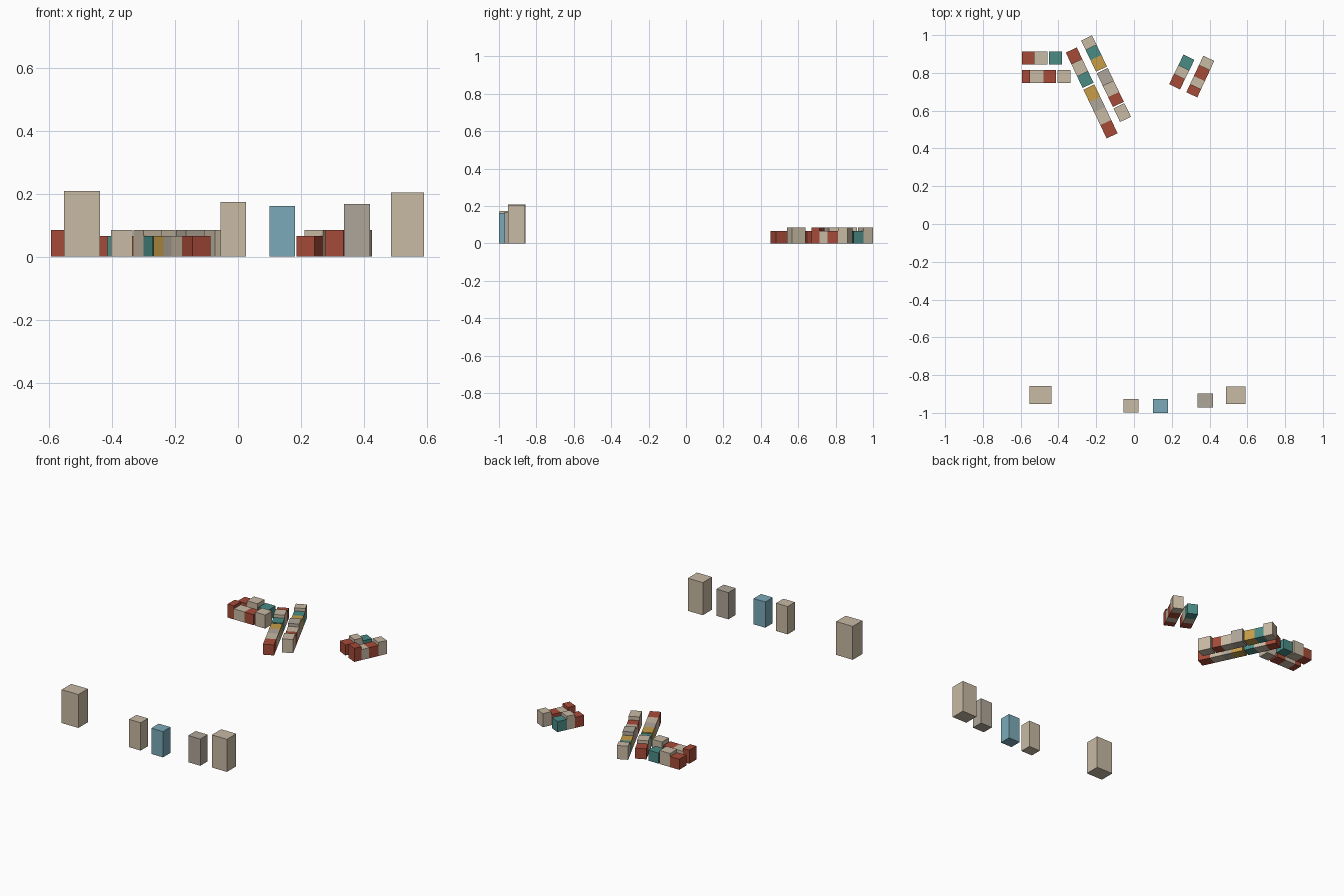
import bpy
from math import atan2, hypot
from mathutils import Vector

cube = bpy.data.objects.get("Cube")
if cube:
    bpy.data.objects.remove(cube, do_unlink=True)


def material(name, rgb):
    m = bpy.data.materials.new(name)
    m.use_nodes = True
    m.diffuse_color = (*rgb, 1)
    bsdf = m.node_tree.nodes["Principled BSDF"]
    bsdf.inputs["Base Color"].default_value = (*rgb, 1)
    return m


MATS = {
    "tan": material("tan", (0.58, 0.49, 0.37)),
    "red": material("brick_red", (0.38, 0.07, 0.04)),
    "teal": material("teal", (0.07, 0.26, 0.235)),
    "ochre": material("ochre", (0.57, 0.34, 0.065)),
    "grey": material("warm_grey", (0.43, 0.38, 0.32)),
    "blue": material("sky_blue", (0.195, 0.40, 0.48)),
}
LOW, TALL = 0.066, 0.085


def box(name, colour, centre, size, angle=0):
    """Axis-sized box standing on the ground, turned about z."""
    bpy.ops.mesh.primitive_cube_add(
        size=1, location=(centre[0], centre[1], size[2] / 2), rotation=(0, 0, angle))
    ob = bpy.context.object
    ob.name = name
    ob.scale = size
    ob.data.materials.append(MATS[colour])


def row(name, start, end, width, blocks):
    """Blocks laid along a line: colour, from, to (distance), height."""
    a, b = Vector(start), Vector(end)
    d = (b - a).normalized()
    for i, (colour, t0, t1, height) in enumerate(blocks):
        box(f"{name}_block_{i + 1}", colour, a + d * (t0 + t1) / 2,
            (t1 - t0, width, height), atan2(d.y, d.x))


# Tall towers along the front
for name, colour, x0, x1, y0, y1, h in [
    ("wide_tower_west", "tan", -0.553, -0.438, -0.952, -0.858, 0.209),
    ("slim_tower_tan", "tan", -0.055, 0.025, -0.998, -0.926, 0.174),
    ("slim_tower_blue", "blue", 0.10, 0.181, -1.0, -0.926, 0.161),
    ("slim_tower_grey", "grey", 0.336, 0.419, -0.971, -0.898, 0.167),
    ("wide_tower_east", "tan", 0.486, 0.59, -0.952, -0.86, 0.204),
]:
    box(name, colour, ((x0 + x1) / 2, (y0 + y1) / 2), (x1 - x0, y1 - y0, h))

# Straight pair of rows
row("straight_back_row", (-0.594, 0.88), (-0.38, 0.88), 0.069, [
    ("red", 0, 0.064, LOW), ("tan", 0.064, 0.137, TALL), ("teal", 0.145, 0.214, LOW)])
row("straight_front_row", (-0.594, 0.781), (-0.335, 0.781), 0.069, [
    ("red", 0, 0.043, TALL), ("tan", 0.043, 0.116, LOW),
    ("red", 0.116, 0.18, LOW), ("tan", 0.19, 0.259, TALL)])

# Long slanted pair of rows
row("long_outer_row", (-0.332, 0.921), (-0.116, 0.467), 0.064, [
    ("red", 0, 0.067, LOW), ("tan", 0.067, 0.14, TALL), ("teal", 0.14, 0.207, LOW),
    ("ochre", 0.217, 0.29, LOW), ("grey", 0.29, 0.35, LOW),
    ("tan", 0.35, 0.425, LOW), ("red", 0.425, 0.503, LOW)])
row("long_inner_row", (-0.251, 0.985), (-0.045, 0.554), 0.064, [
    ("tan", 0, 0.056, TALL), ("teal", 0.056, 0.115, LOW), ("ochre", 0.115, 0.183, LOW),
    ("grey", 0.192, 0.267, TALL), ("tan", 0.267, 0.332, LOW),
    ("red", 0.332, 0.39, LOW), ("tan", 0.398, 0.478, TALL)])

# Short slanted pair of rows
row("short_west_row", (0.291, 0.883), (0.215, 0.727), 0.064, [
    ("teal", 0, 0.062, LOW), ("tan", 0.062, 0.115, TALL), ("red", 0.115, 0.174, LOW)])
row("short_east_row", (0.396, 0.877), (0.306, 0.684), 0.064, [
    ("tan", 0, 0.055, TALL), ("red", 0.055, 0.118, LOW),
    ("tan", 0.118, 0.165, LOW), ("red", 0.165, 0.213, TALL)])
